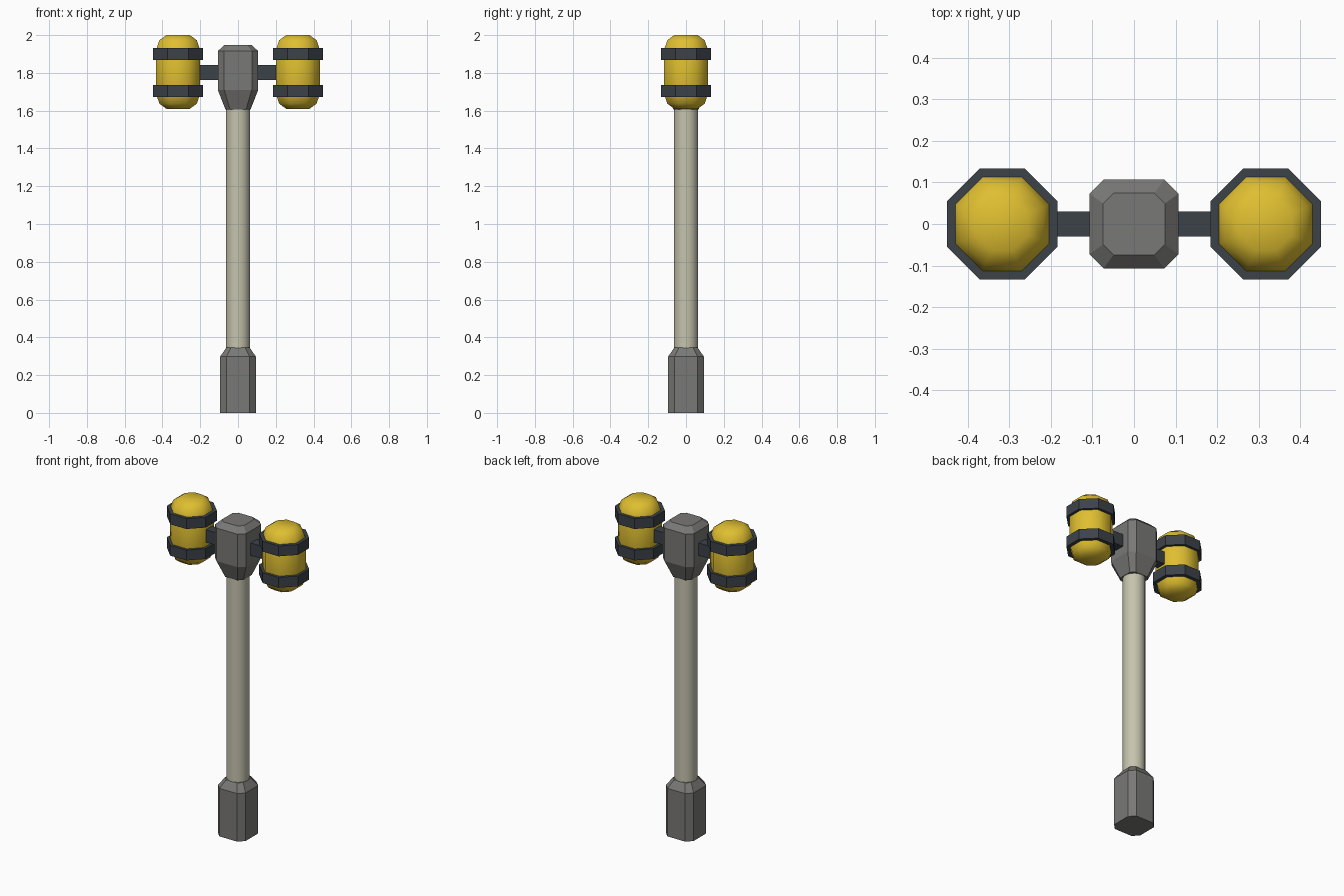
import bpy, bmesh, math

if "Cube" in bpy.data.objects:
    bpy.data.objects.remove(bpy.data.objects["Cube"])


def material(name, color):
    m = bpy.data.materials.new(name)
    m.diffuse_color = (*color, 1)
    m.use_nodes = True
    m.node_tree.nodes["Principled BSDF"].inputs["Base Color"].default_value = m.diffuse_color
    return m


grey = material("stone grey", (0.19, 0.188, 0.18))
cream = material("pale cream", (0.56, 0.55, 0.42))
dark = material("dark iron", (0.045, 0.055, 0.066))
yellow = material("lamp yellow", (0.74, 0.52, 0.03))


def chamfered(half, cut):
    """Square outline with cut corners."""
    h, k = half, half - cut
    return [(h, -k), (h, k), (k, h), (-k, h), (-h, k), (-h, -k), (-k, -h), (k, -h)]


def ngon(flat_radius, sides):
    """Regular outline with flat sides facing the axes."""
    r = flat_radius / math.cos(math.pi / sides)
    return [(r * math.cos((i + 0.5) * math.tau / sides),
             r * math.sin((i + 0.5) * math.tau / sides)) for i in range(sides)]


def loft(name, sections, mat, x=0, smooth=None):
    """Skin a stack of (outline, z) sections and cap both ends."""
    bm = bmesh.new()
    rings = [[bm.verts.new((px + x, py, z)) for px, py in outline]
             for outline, z in sections]
    n = len(rings[0])
    for a, b in zip(rings, rings[1:]):
        for i in range(n):
            j = (i + 1) % n
            bm.faces.new((a[i], a[j], b[j], b[i]))
    bm.faces.new(rings[0][::-1])
    bm.faces.new(rings[-1])
    bmesh.ops.recalc_face_normals(bm, faces=bm.faces)
    mesh = bpy.data.meshes.new(name)
    bm.to_mesh(mesh)
    bm.free()
    mesh.materials.append(mat)
    ob = bpy.data.objects.new(name, mesh)
    bpy.context.collection.objects.link(ob)
    if smooth:
        bpy.ops.object.select_all(action='DESELECT')
        ob.select_set(True)
        bpy.context.view_layer.objects.active = ob
        bpy.ops.object.shade_smooth_by_angle(angle=math.radians(smooth))
    return ob


# Post: foot, pole and head
loft("foot", [(chamfered(0.095, 0.034), 0), (chamfered(0.095, 0.034), 0.298),
              (chamfered(0.062, 0.024), 0.345)], grey)
loft("pole", [(ngon(0.063, 16), 0.3), (ngon(0.063, 16), 1.65)], cream, smooth=40)
loft("head", [(chamfered(0.066, 0.024), 1.605), (chamfered(0.107, 0.034), 1.71),
              (chamfered(0.107, 0.034), 1.915), (chamfered(0.074, 0.025), 1.947)], grey)

# Lamps on both sides
MID = 1.805
dome = [(0.062, 0.195), (0.099, 0.168), (0.117, 0.115)]
for side, label in ((-1, "left"), (1, "right")):
    x = side * 0.317
    profile = [(r, MID - d) for r, d in dome] + [(r, MID + d) for r, d in dome[::-1]]
    loft(label + "_lamp", [(ngon(r, 8), z) for r, z in profile], yellow, x, 50)
    for z, part in ((MID - 0.1, "lower"), (MID + 0.095, "upper")):
        loft(f"{label}_{part}_band", [(ngon(0.133, 8), z - 0.032),
                                      (ngon(0.133, 8), z + 0.032)], dark, x)
    # Bracket arm from head to lamp
    arm = [(-0.07, -0.03), (0.07, -0.03), (0.07, 0.03), (-0.07, 0.03)]
    loft(label + "_arm", [(arm, 1.763), (arm, 1.841)], dark, side * 0.15)
